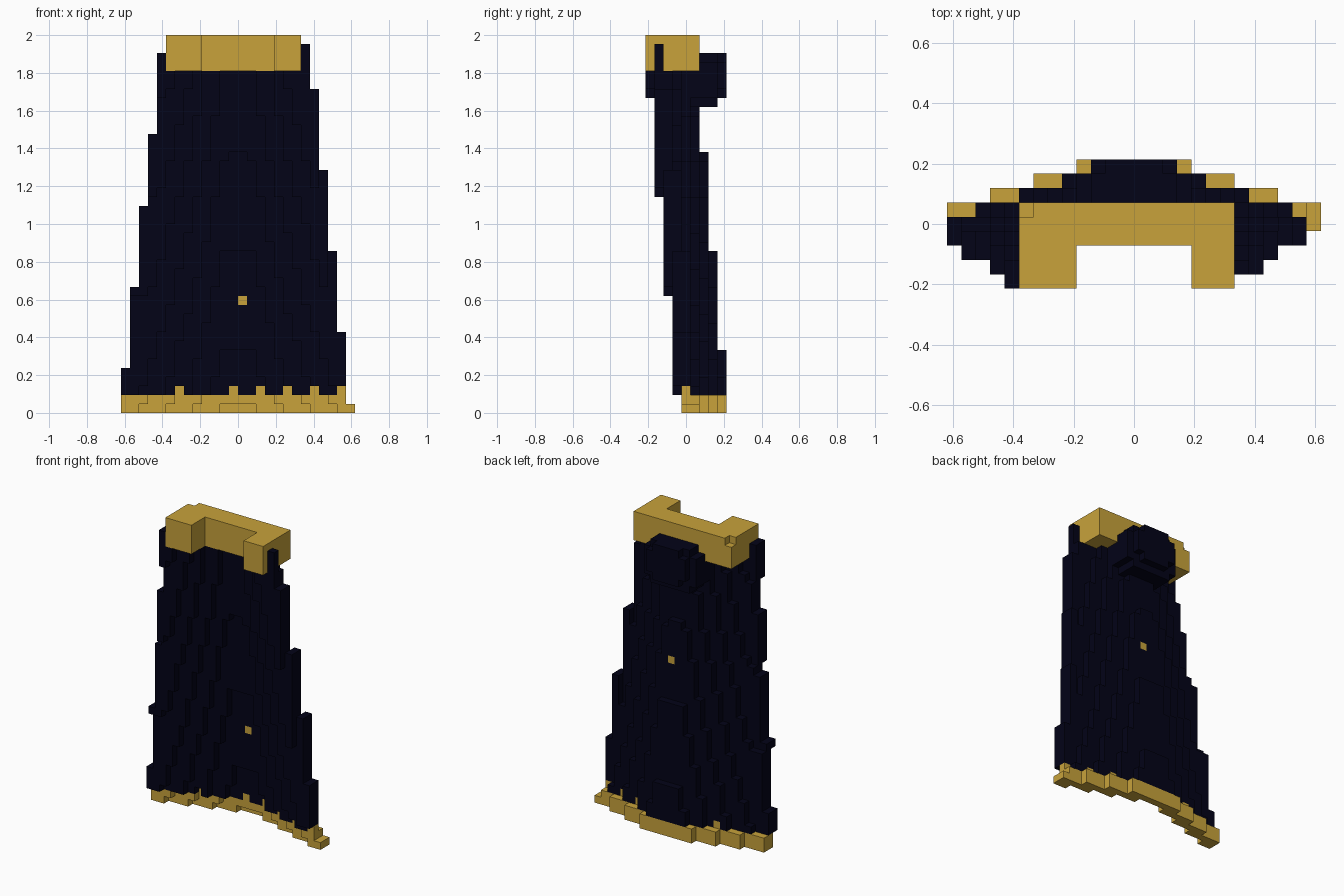
import bpy, bmesh, math

if "Cube" in bpy.data.objects:
    bpy.data.objects.remove(bpy.data.objects["Cube"])

NX, NY, NZ = 26, 9, 42          # block counts along x, y, z
U = 2.0 / NZ                    # block size


def material(name, color):
    m = bpy.data.materials.new(name)
    m.diffuse_color = (*color, 1)
    m.use_nodes = True
    m.node_tree.nodes["Principled BSDF"].inputs["Base Color"].default_value = m.diffuse_color
    return m


GOLD = material("gold trim", (0.58, 0.365, 0.044))
NAVY = material("dark navy cloth", (0.0009, 0.0009, 0.0088))


def box(i0, i1, j0, j1, k0, k1):
    return {(i, j, k) for i in range(i0, i1) for j in range(j0, j1) for k in range(k0, k1)}


def sheet_column(i, k):
    """Depth blocks of the curved, forward-leaning cloth at column i, row k."""
    half = NX / 2 - k / 9
    a = abs(i + 0.5 - NX / 2) / half * NX / 2
    if k < 2:
        drop = 0.64 + (a - 4) / 3
    else:
        drop = min(3.47, 0.485 + (a - 3) / 2.6)
    outer = math.floor(9.63 - k / 11 - max(0, drop))
    # How far forward each group of columns may reach
    if 9 <= i < 17:
        first = 3
    elif i >= 23:
        first = 3
    elif i == 22:
        first = 2
    else:
        first = 1 if i >= 20 else 0
    outer = max(outer, first + 2)
    if k == 0:                      # lowest row is thinner
        front = 8 - int((abs(i + 0.5 - NX / 2) + 1) // 3)
        return list(range(min(front, outer - 1), outer))
    return [outer - 2, outer - 1]


# Collar: back bar with two forward arms and a nicked corner
collar = box(5, 20, 3, 6, 38, 42) | box(5, 9, 0, 6, 38, 42) | box(17, 20, 0, 6, 38, 42)
collar.discard((5, 5, 41))

# Cloth sheet, narrowing upward, with hem and hem points
cape, hem = set(), set()
points = (6, 12, 15, 18, 21, 24)
for k in range(40):
    lo = (k + 4 + (k > 30)) // 9
    hi = 26 if k == 0 else 25 - k // 9
    for i in range(lo, hi):
        cells = sheet_column(i, k)
        if k == 2 and i in points:
            tip = sheet_column(i, 1)[0]
            hem.add((i, tip, k))
            cells = [j for j in cells if j > tip]
        for j in cells:
            (hem if k < 2 else cape).add((i, j, k))
# Thin strip of cloth rising beside the collar
cape -= box(20, 21, 0, 9, 38, 41)
cape |= box(20, 21, 1, 2, 34, 41)

# Rounded folded hood bulging out at the back
hood = set()
for (i, j, k) in box(8, 18, 5, 9, 34, 40):
    a = abs(i + 0.5 - 13)
    h = abs(k + 0.5 - (37.5 if j == 8 else 37))
    if a * a + h * h <= (8 if j == 8 else 15):
        hood.add((i, j, k))

# Single gold studs, one in front and one behind
studs = {(13, min(sheet_column(13, 12)), 12), (13, max(sheet_column(13, 23)), 23)}

cape -= studs | collar
hood -= collar | cape
solid = collar | cape | hem | hood | studs

# Face corner offsets for each of the six directions
FACES = {
    (1, 0, 0): ((1, 0, 0), (1, 1, 0), (1, 1, 1), (1, 0, 1)),
    (-1, 0, 0): ((0, 0, 0), (0, 0, 1), (0, 1, 1), (0, 1, 0)),
    (0, 1, 0): ((0, 1, 0), (0, 1, 1), (1, 1, 1), (1, 1, 0)),
    (0, -1, 0): ((0, 0, 0), (1, 0, 0), (1, 0, 1), (0, 0, 1)),
    (0, 0, 1): ((0, 0, 1), (1, 0, 1), (1, 1, 1), (0, 1, 1)),
    (0, 0, -1): ((0, 0, 0), (0, 1, 0), (1, 1, 0), (1, 0, 0)),
}


def build(name, cells, mat):
    """Skin the exposed sides of a set of blocks."""
    bm = bmesh.new()
    verts = {}
    for c in sorted(cells):
        for d, corners in FACES.items():
            if tuple(c[n] + d[n] for n in range(3)) in solid:
                continue
            face = []
            for o in corners:
                p = tuple(c[n] + o[n] for n in range(3))
                if p not in verts:
                    verts[p] = bm.verts.new(((p[0] - NX / 2) * U, (p[1] - NY / 2) * U, p[2] * U))
                face.append(verts[p])
            bm.faces.new(face)
    # Merge flat neighbours into larger faces
    bmesh.ops.dissolve_limit(bm, angle_limit=0.01, verts=bm.verts[:], edges=bm.edges[:])
    me = bpy.data.meshes.new(name)
    bm.to_mesh(me)
    bm.free()
    me.materials.append(mat)
    bpy.context.collection.objects.link(bpy.data.objects.new(name, me))


build("collar", collar, GOLD)
build("cape_cloth", cape, NAVY)
build("folded_hood", hood, NAVY)
build("hem", hem, GOLD)
build("studs", studs, GOLD)
